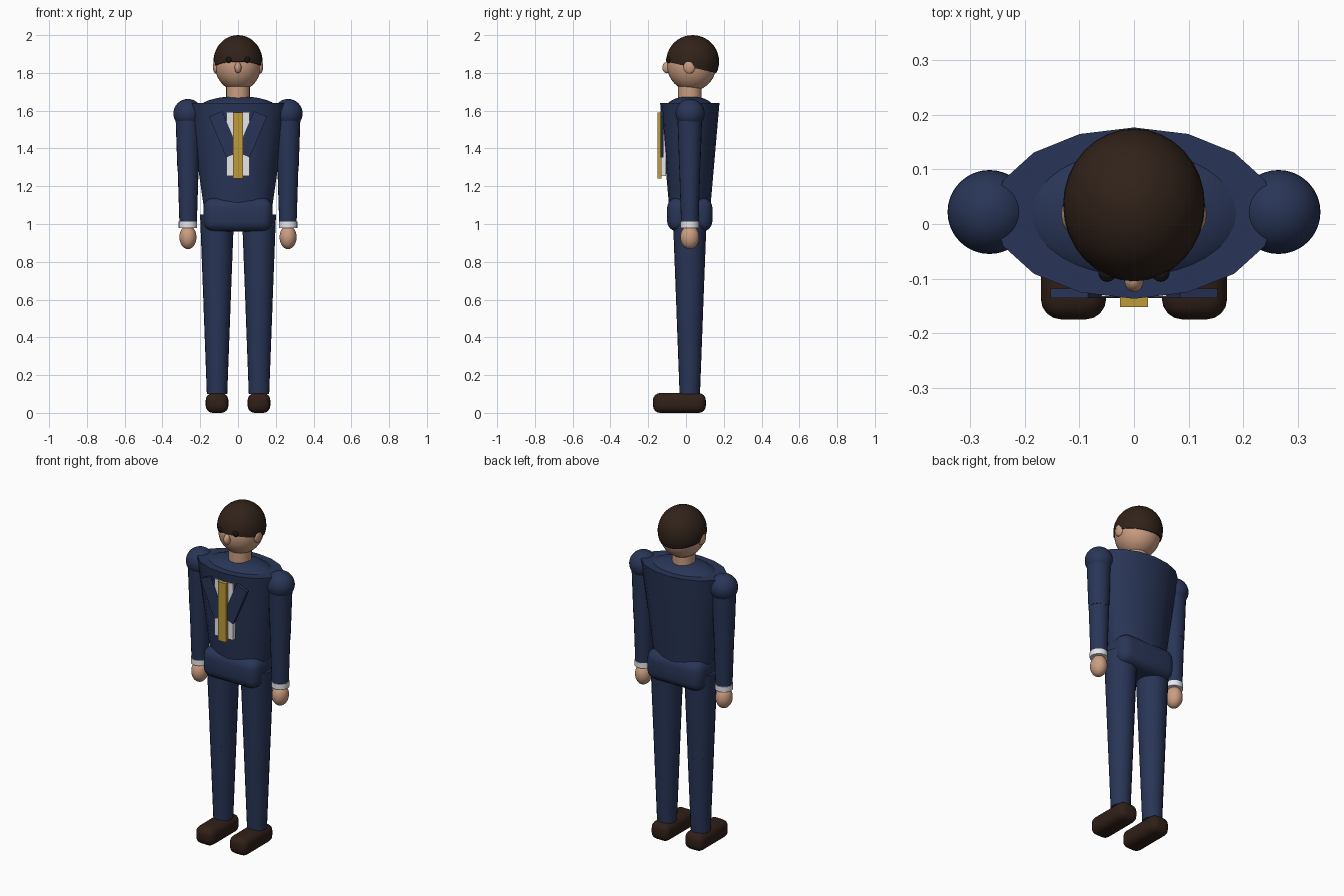
import bpy, bmesh, math
from mathutils import Vector

if "Cube" in bpy.data.objects:
    bpy.data.objects.remove(bpy.data.objects["Cube"])

YC = 0.02  # body axis


def material(name, rgb):
    m = bpy.data.materials.new(name)
    m.diffuse_color = (*rgb, 1)
    m.use_nodes = True
    m.node_tree.nodes["Principled BSDF"].inputs["Base Color"].default_value = m.diffuse_color
    return m


SUIT = material("suit_blue", (0.022, 0.036, 0.095))
SKIN = material("skin", (0.60, 0.34, 0.22))
HAIR = material("dark_brown", (0.030, 0.016, 0.010))
SHOE = material("shoe_brown", (0.030, 0.014, 0.009))
WHITE = material("white_cloth", (0.80, 0.80, 0.84))
GOLD = material("gold_cloth", (0.52, 0.33, 0.04))
BLACK = material("black", (0.008, 0.008, 0.008))


def finish(name, mat, smooth=True):
    ob = bpy.context.object
    ob.name = name
    ob.data.materials.append(mat)
    bpy.ops.object.transform_apply(location=False, rotation=False, scale=True)
    if smooth:
        bpy.ops.object.shade_smooth_by_angle(angle=math.radians(40))
    return ob


def ball(name, loc, radii, mat):
    bpy.ops.mesh.primitive_uv_sphere_add(segments=32, ring_count=20, radius=1, location=loc)
    bpy.context.object.scale = radii
    return finish(name, mat)


def tube(name, x, z0, z1, r0, r1, mat, depth=1.0, sides=20):
    bpy.ops.mesh.primitive_cone_add(vertices=sides, radius1=r0, radius2=r1, depth=z1 - z0,
                                    location=(x, YC, (z0 + z1) / 2))
    bpy.context.object.scale.y = depth
    return finish(name, mat)


def box(name, loc, size, mat, bevel=0.0, segments=4, turn=0.0):
    bpy.ops.mesh.primitive_cube_add(size=1, location=loc)
    ob = bpy.context.object
    ob.scale = size
    finish(name, mat, False)
    ob.rotation_euler.y = turn
    if bevel:
        bm = bmesh.new()
        bm.from_mesh(ob.data)
        bmesh.ops.bevel(bm, geom=bm.edges[:], offset=bevel, segments=segments,
                        profile=0.5, affect='EDGES')
        bm.to_mesh(ob.data)
        bm.free()
        bpy.ops.object.shade_smooth_by_angle(angle=math.radians(40))
    return ob


# Jacket, shoulder dome and hips
tube("jacket", 0, 1.04, 1.64, 0.174, 0.26, SUIT, depth=0.604, sides=16)
ball("jacket_collar", (0, YC, 1.60), (0.22, 0.135, 0.077), SUIT)
box("hips", (0, YC, 1.05), (0.365, 0.24, 0.18), SUIT, bevel=0.055)

# Shirt and tie
box("shirt_front", (0, -0.12, 1.4225), (0.12, 0.026, 0.335), WHITE)
box("tie", (0, -0.141, 1.415), (0.052, 0.022, 0.35), GOLD)

# Neck and head
tube("neck", 0, 1.60, 1.76, 0.063, 0.063, SKIN)
ball("head", (0, 0.03, 1.84), (0.122, 0.13, 0.135), SKIN)
ball("nose", (0, -0.102, 1.828), (0.018, 0.023, 0.03), SKIN)

# Hair: a larger ball cut along a sloping hairline
hair = ball("hair", (0, 0.035, 1.86), (0.13, 0.14, 0.14), HAIR)
bm = bmesh.new()
bm.from_mesh(hair.data)
cut = bmesh.ops.bisect_plane(bm, geom=bm.verts[:] + bm.edges[:] + bm.faces[:],
                             plane_co=Vector((0, 0, -0.032)), plane_no=Vector((0, 0.23, 1)),
                             clear_inner=True)
rim = [e for e in cut["geom_cut"] if isinstance(e, bmesh.types.BMEdge)]
bmesh.ops.contextual_create(bm, geom=rim)
bm.to_mesh(hair.data)
bm.free()
bpy.ops.object.shade_smooth_by_angle(angle=math.radians(40))

# Paired parts
for s, side in ((-1, "right"), (1, "left")):
    ball(f"{side}_eye", (s * 0.049, -0.09, 1.869), (0.016, 0.016, 0.016), BLACK)
    ball(f"{side}_ear", (s * 0.118, 0.018, 1.832), (0.015, 0.031, 0.036), SKIN)
    box(f"{side}_lapel", (s * 0.073, -0.127, 1.475), (0.075, 0.018, 0.235), SUIT, turn=s * 0.4)

    # Arm
    ball(f"{side}_shoulder", (s * 0.265, YC + 0.002, 1.585), (0.077, 0.077, 0.077), SUIT)
    tube(f"{side}_upper_arm", s * 0.265, 1.29, 1.58, 0.056, 0.066, SUIT)
    tube(f"{side}_forearm", s * 0.264, 1.00, 1.31, 0.046, 0.056, SUIT)
    tube(f"{side}_cuff", s * 0.265, 0.98, 1.012, 0.049, 0.049, WHITE)
    ball(f"{side}_hand", (s * 0.265, YC, 0.93), (0.045, 0.05, 0.063), SKIN)

    # Leg and shoe
    tube(f"{side}_thigh", s * 0.111, 0.53, 1.05, 0.070, 0.090, SUIT)
    tube(f"{side}_shin", s * 0.111, 0.10, 0.55, 0.054, 0.071, SUIT)
    box(f"{side}_shoe", (s * 0.111, -0.035, 0.0525), (0.12, 0.28, 0.105), SHOE, bevel=0.038)
